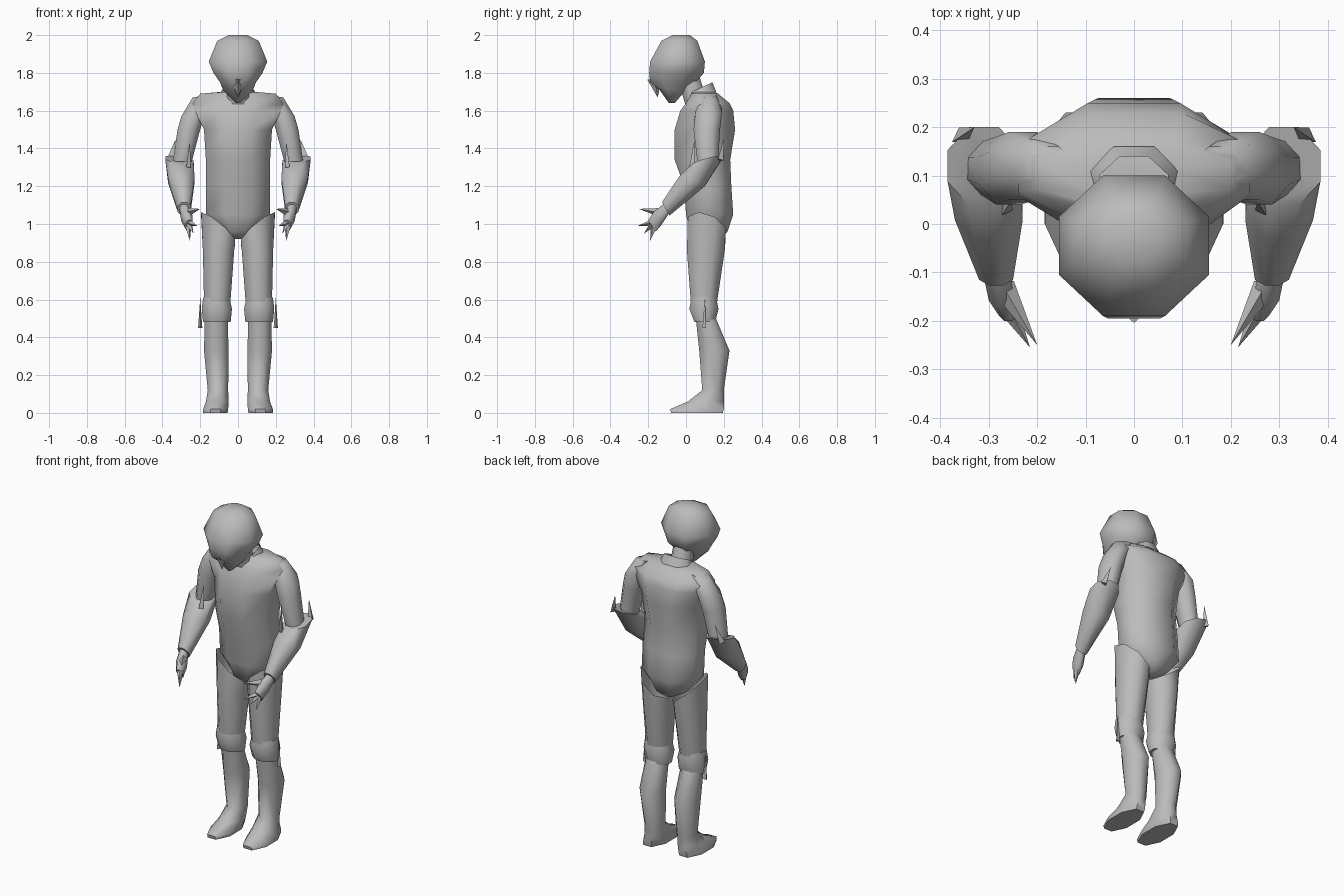
import bpy, bmesh
from math import cos, sin, pi
from mathutils import Vector

cube = bpy.data.objects.get("Cube")
if cube:
    bpy.data.objects.remove(cube)

shade = (.5, .5, .5, 1)
grey = bpy.data.materials.new("plain grey")
grey.use_nodes = True
grey.diffuse_color = shade
bsdf = grey.node_tree.nodes["Principled BSDF"]
bsdf.inputs["Base Color"].default_value = shade


def finish(name, bm, mirror):
    """Turn the bmesh into a shaded object, doubled across x = 0 if asked."""
    bmesh.ops.recalc_face_normals(bm, faces=bm.faces)
    mesh = bpy.data.meshes.new(name)
    bm.to_mesh(mesh)
    bm.free()
    mesh.materials.append(grey)
    obj = bpy.data.objects.new(name, mesh)
    bpy.context.collection.objects.link(obj)
    if mirror:
        obj.modifiers.new("Mirror", 'MIRROR').use_mirror_merge = False
    bpy.ops.object.select_all(action='DESELECT')
    obj.select_set(True)
    bpy.context.view_layer.objects.active = obj
    bpy.ops.object.shade_smooth_by_angle(angle=1)


def ring(z, wide, deep, x=0, y=0, rise=0, lean=0, sides=8):
    """Octagon with half sizes wide and deep; rise and lean tilt it along y and x."""
    points = []
    for i in range(sides):
        angle = 2 * pi * (i + .5) / sides
        c = cos(angle) / cos(pi / sides)
        s = sin(angle) / cos(pi / sides)
        points.append(Vector((x + wide * c, y + deep * s, z + rise * s + lean * c)))
    return points


def loft(name, *rings, mirror=True, caps=True):
    """Skin a tube over the rings."""
    bm = bmesh.new()
    loops = [[bm.verts.new(point) for point in points] for points in rings]
    for low, high in zip(loops, loops[1:]):
        for i in range(len(low)):
            bm.faces.new((low[i - 1], low[i], high[i], high[i - 1]))
    if caps:
        bm.faces.new(loops[0])
        bm.faces.new(loops[-1])
    finish(name, bm, mirror)


def spike(name, base, tip, radius, sides=4, mirror=True):
    """Pointed cone from base to tip."""
    base, tip = Vector(base), Vector(tip)
    axis = tip - base
    bm = bmesh.new()
    bmesh.ops.create_cone(bm, cap_ends=True, segments=sides, radius1=radius,
                          radius2=0, depth=axis.length)
    turn = axis.to_track_quat('Z', 'Y').to_matrix()
    for vert in bm.verts:
        vert.co = turn @ vert.co + (base + tip) / 2
    finish(name, bm, mirror)


# Torso, from crotch to sloping shoulders
loft("torso",
     ring(z=.92, wide=.03, deep=.06, y=.12),
     ring(z=.96, wide=.1, deep=.1, y=.12),
     ring(z=1.05, wide=.17, deep=.125, y=.125),
     ring(z=1.2, wide=.17, deep=.125, y=.115),
     ring(z=1.34, wide=.17, deep=.147, y=.087),
     ring(z=1.5, wide=.18, deep=.16, y=.1),
     ring(z=1.6, wide=.23, deep=.14, y=.11),
     ring(z=1.64, wide=.24, deep=.115, y=.115),
     ring(z=1.69, wide=.2, deep=.07, y=.1),
     ring(z=1.7, wide=.08, deep=.06, y=.09),
     mirror=False)

# Neck and open collar
loft("neck",
     ring(z=1.62, wide=.065, deep=.065, y=.065),
     ring(z=1.72, wide=.055, deep=.06, y=.03),
     ring(z=1.8, wide=.055, deep=.065),
     mirror=False)
loft("collar",
     ring(z=1.67, wide=.1, deep=.08, y=.08, rise=.03),
     ring(z=1.72, wide=.07, deep=.065, y=.075, rise=.03),
     mirror=False, caps=False)

# Head, tapering to a pointed chin
loft("head",
     ring(z=2, wide=.05, deep=.045, y=-.025),
     ring(z=1.97, wide=.11, deep=.095, y=-.035),
     ring(z=1.86, wide=.155, deep=.145, y=-.045),
     ring(z=1.8, wide=.13, deep=.145, y=-.05),
     ring(z=1.75, wide=.095, deep=.12, y=-.07),
     ring(z=1.71, wide=.08, deep=.07, y=-.07),
     ring(z=1.64, wide=.01, deep=.015, y=-.075),
     mirror=False)
spike("beak", base=(0, -.165, 1.77), tip=(0, -.15, 1.67), radius=.04, mirror=False)

# Arms, bent forward at the elbow
loft("upper_arms",
     ring(z=1.68, wide=.06, deep=.04, x=.18, y=.12, lean=-.01),
     ring(z=1.6, wide=.07, deep=.07, x=.23, y=.12, lean=-.03),
     ring(z=1.5, wide=.06, deep=.07, x=.26, y=.11),
     ring(z=1.33, wide=.05, deep=.055, x=.295, y=.115))
loft("forearms",
     ring(z=1.34, wide=.075, deep=.08, x=.31, y=.12, rise=.02, lean=.01),
     ring(z=1.23, wide=.07, deep=.065, x=.3, y=.035, rise=-.03),
     ring(z=1.08, wide=.035, deep=.02, x=.285, y=-.107, rise=-.035))

# Hands: flat palm, thumb and a fan of fingers
loft("palms",
     ring(z=1.08, wide=.025, deep=.015, x=.285, y=-.105, rise=-.025),
     ring(z=1.03, wide=.03, deep=.02, x=.27, y=-.15, rise=-.035),
     ring(z=.99, wide=.02, deep=.02, x=.26, y=-.18, rise=-.03))
spike("thumbs", base=(.27, -.13, 1.06), tip=(.2, -.25, 1.08), radius=.025)
first_tip, last_tip = Vector((.215, -.255, .99)), Vector((.255, -.19, .91))
for i, label in enumerate(("index", "middle", "little")):
    spike(label + "_fingers", base=(.265, -.165, 1.01),
          tip=first_tip.lerp(last_tip, i / 2), radius=.022)

# Thin spikes at the joints
spike("inner_elbow_spikes", base=(.265, .03, 1.3), tip=(.255, .045, 1.45),
      radius=.015, sides=3)
spike("outer_elbow_spikes", base=(.36, .18, 1.34), tip=(.33, .2, 1.45),
      radius=.02, sides=3)
spike("knee_spikes", base=(.2, .1, .45), tip=(.2, .1, .61), radius=.013, sides=3)

# Legs: open slanted thighs, knee pads, shins running into feet
loft("thighs",
     ring(z=.98, wide=.09, deep=.1, x=.105, y=.11, rise=-.03, lean=.07),
     ring(z=.86, wide=.083, deep=.1, x=.103, y=.105),
     ring(z=.59, wide=.07, deep=.07, x=.11, y=.095),
     caps=False)
loft("knee_pads",
     ring(z=.61, wide=.07, deep=.065, x=.115, y=.095),
     ring(z=.55, wide=.08, deep=.077, x=.112, y=.095),
     ring(z=.48, wide=.073, deep=.055, x=.112, y=.1))
loft("lower_legs",
     ring(z=.52, wide=.06, deep=.05, x=.115, y=.1),
     ring(z=.33, wide=.065, deep=.08, x=.115, y=.15),
     ring(z=.12, wide=.054, deep=.057, x=.106, y=.143),
     ring(z=.06, wide=.06, deep=.095, x=.11, y=.105),
     ring(z=.02, wide=.066, deep=.142, x=.118, y=.058),
     ring(z=0, wide=.065, deep=.137, x=.12, y=.058))
